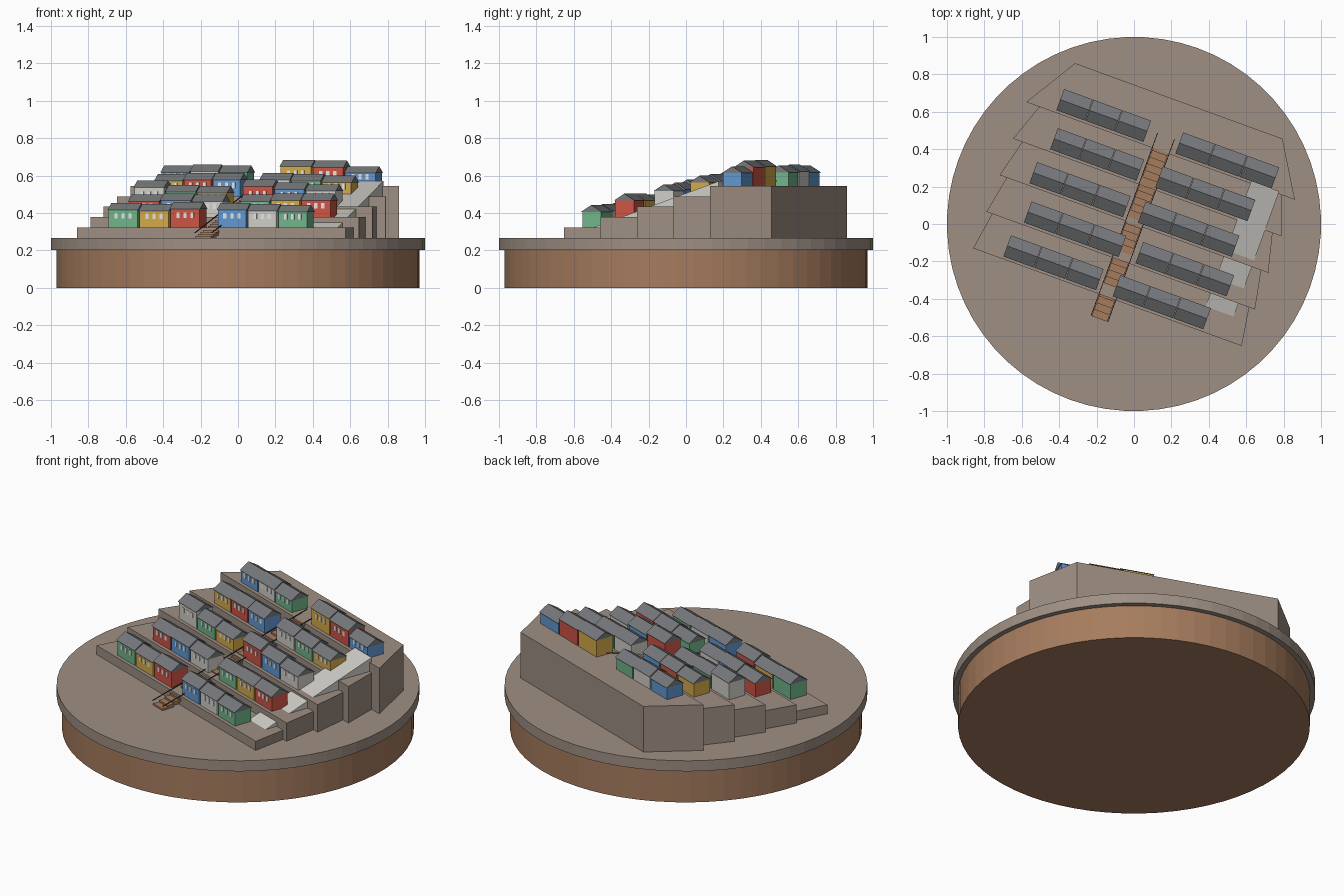
import bpy, bmesh, math
from mathutils import Matrix, Vector

if "Cube" in bpy.data.objects:
    bpy.data.objects.remove(bpy.data.objects["Cube"], do_unlink=True)

TURN = Matrix.Rotation(math.radians(-20), 4, 'Z')   # the village is turned on its base


def material(name, r, g, b):
    # colours are given as 0-255 display values and converted to linear
    rgb = [((c / 255 + 0.055) / 1.055) ** 2.4 for c in (r, g, b)]
    m = bpy.data.materials.new(name)
    m.use_nodes = True
    m.diffuse_color = (*rgb, 1)
    m.node_tree.nodes["Principled BSDF"].inputs["Base Color"].default_value = (*rgb, 1)
    return m


STONE = material("stone", 158, 143, 131)
WOOD = material("wood", 166, 124, 94)
ROOF = material("roof_slate", 118, 120, 123)
WINDOW = material("window_pale", 226, 228, 226)
RAIL = material("rail_dark", 92, 74, 60)
WALLS = [material("wall_green", 112, 180, 138),
         material("wall_yellow", 212, 170, 74),
         material("wall_red", 205, 84, 70),
         material("wall_blue", 98, 152, 210),
         material("wall_white", 208, 206, 200)]


def finish(name, bm, mat):
    bmesh.ops.recalc_face_normals(bm, faces=bm.faces)
    mesh = bpy.data.meshes.new(name)
    bm.to_mesh(mesh)
    bm.free()
    mesh.materials.append(mat)
    ob = bpy.data.objects.new(name, mesh)
    bpy.context.collection.objects.link(ob)
    ob.matrix_world = TURN
    return ob


def extrude(bm, points, offset):
    face = bm.faces.new([bm.verts.new(p) for p in points])
    new = bmesh.ops.extrude_face_region(bm, geom=[face])["geom"]
    bmesh.ops.translate(bm, vec=Vector(offset),
                        verts=[g for g in new if isinstance(g, bmesh.types.BMVert)])


def profile_bar(bm, u0, u1, profile):
    """A (depth, height) profile drawn out along a terrace from u0 to u1."""
    extrude(bm, [(u0, v, z) for v, z in profile], (u1 - u0, 0, 0))


def box(bm, u0, u1, v0, v1, z0, z1):
    profile_bar(bm, u0, u1, [(v0, z0), (v1, z0), (v1, z1), (v0, z1)])


def disc(name, radius, z0, z1, mat):
    bm = bmesh.new()
    bmesh.ops.create_cone(bm, cap_ends=True, segments=64, radius1=radius, radius2=radius,
                          depth=z1 - z0, matrix=Matrix.Translation((0, 0, (z0 + z1) / 2)))
    finish(name, bm, mat)


# Round base
GROUND = 0.267
disc("wooden_base", 0.97, 0, 0.203, WOOD)
disc("stone_plate", 1.0, 0.203, GROUND, STONE)

# Terraces: each starts further back, all share the back wall
STEP, RISE = 0.208, 0.0555
BACK, FRONT_HALF, BACK_HALF = 0.70, 0.764, 0.59
fronts = [(i - 2) * STEP for i in range(5)]
tops = [GROUND + RISE * (i + 1) for i in range(5)]
for i, (front, top) in enumerate(zip(fronts, tops)):
    bm = bmesh.new()
    extrude(bm, [(-FRONT_HALF, front, GROUND), (FRONT_HALF, front, GROUND),
                 (BACK_HALF, BACK, GROUND), (-BACK_HALF, BACK, GROUND)],
            (0, 0, top - GROUND))
    finish(f"terrace_{i + 1}", bm, STONE)


# Houses
def house(name, u0, u1, front, ground, height, wall):
    mid = front + 0.074
    eave = ground + height - 0.035
    bm = bmesh.new()
    box(bm, u0 + 0.004, u1 - 0.004, mid - 0.053, mid + 0.053, ground, eave)
    finish(name + "_walls", bm, wall)
    bm = bmesh.new()
    profile_bar(bm, u0, u1, [(mid - 0.06, eave - 0.002), (mid + 0.06, eave - 0.002),
                             (mid, ground + height)])
    finish(name + "_roof", bm, ROOF)
    bm = bmesh.new()
    for k in (-1, 0, 1):
        c = (u0 + u1) / 2 + k * 0.04
        sill = ground + (eave - ground) * 0.5
        box(bm, c - 0.009, c + 0.009, mid - 0.056, mid - 0.052, sill, sill + 0.03)
    finish(name + "_windows", bm, WINDOW)


# row extents along the terrace: left start, left end, right start, right end
rows = [(-0.597, -0.067, 0.025, 0.543), (-0.556, -0.014, 0.079, 0.600),
        (-0.600, -0.065, 0.017, 0.554), (-0.558, -0.064, 0.040, 0.568),
        (-0.598, -0.100, 0.079, 0.629)]
heights = [(0.13, 0.125, 0.135, 0.13, 0.125, 0.12), (0.12, 0.125, 0.12, 0.12, 0.125, 0.125),
           (0.14, 0.115, 0.11, 0.145, 0.13, 0.12), (0.12, 0.125, 0.125, 0.125, 0.12, 0.11),
           (0.11, 0.115, 0.11, 0.14, 0.135, 0.105)]
for i, row in enumerate(rows):
    for j in range(6):
        start, end = row[:2] if j < 3 else row[2:]
        width = (end - start) / 3
        u = start + (j % 3) * width
        house(f"house_{i + 1}_{j + 1}", u, u + width - 0.003, fronts[i], tops[i],
              heights[i][j], WALLS[(2 * i + j) % 5])

# Central stairway climbing through all terraces
COUNT, FOOT, HEAD = 26, -0.54, 0.44
run = (HEAD - FOOT) / COUNT
lift = (tops[-1] - GROUND) / COUNT
bm = bmesh.new()
for k in range(COUNT):
    v, z = FOOT + k * run, GROUND + (k + 1) * lift
    box(bm, -0.044, 0.044, v, v + run * 1.1, max(GROUND, z - 0.02), z)
finish("stair_treads", bm, WOOD)

# Thin rails along both sides of the stairs
for side, u in (("right", -0.048), ("left", 0.048)):
    bm = bmesh.new()
    low, high = GROUND + 0.025, tops[-1] + 0.025
    profile_bar(bm, u - 0.002, u + 0.002, [(FOOT, low), (HEAD + 0.06, high),
                                           (HEAD + 0.06, high + 0.005), (FOOT, low + 0.005)])
    finish(f"stair_rail_{side}", bm, RAIL)

# Pale ramp beside the houses, rising through the terraces
bm = bmesh.new()
profile_bar(bm, 0.51, 0.67, [(-0.40, 0.282), (0.43, 0.57), (0.43, 0.48), (-0.40, 0.27)])
finish("pale_ramp", bm, WALLS[4])
